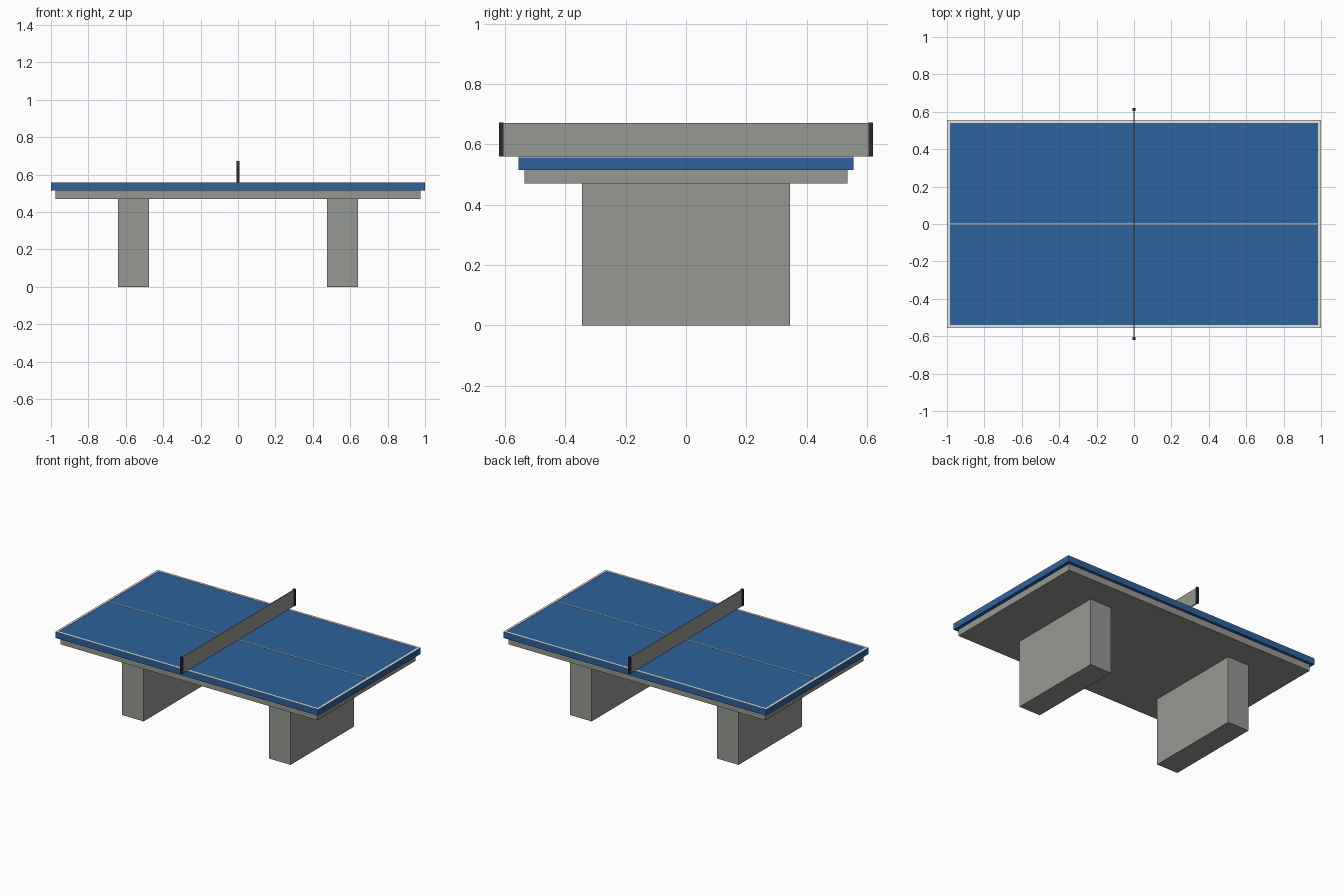
import bpy
import bmesh

if "Cube" in bpy.data.objects:
    bpy.data.objects.remove(bpy.data.objects["Cube"])


def material(name, rgb):
    m = bpy.data.materials.new(name)
    m.diffuse_color = (*rgb, 1.0)
    m.use_nodes = True
    m.node_tree.nodes["Principled BSDF"].inputs["Base Color"].default_value = m.diffuse_color
    return m


concrete = material("concrete_grey", (0.305, 0.314, 0.292))
blue = material("table_blue", (0.026, 0.122, 0.333))
white = material("line_white", (0.80, 0.80, 0.76))
dark = material("post_dark", (0.022, 0.025, 0.029))


def box(name, x, y, z, mat):
    """Box from (min, max) ranges on each axis."""
    bm = bmesh.new()
    bmesh.ops.create_cube(bm, size=1)
    for v in bm.verts:
        v.co = [r[0] if c < 0 else r[1] for c, r in zip(v.co, (x, y, z))]
    mesh = bpy.data.meshes.new(name)
    bm.to_mesh(mesh)
    bm.free()
    mesh.materials.append(mat)
    ob = bpy.data.objects.new(name, mesh)
    bpy.context.collection.objects.link(ob)
    return ob


HX, HY = 1.0, 0.556      # half size of the playing surface
TOP, LINE = 0.557, 0.559  # surface height, painted line height
W = 0.015                # border line width

# Table top and supporting slab
box("table_top", (-HX, HX), (-HY, HY), (0.515, TOP), blue)
box("under_slab", (-0.977, 0.977), (-0.536, 0.536), (0.47, 0.515), concrete)

# Painted lines: border and centre
for side, s in (("left", -1), ("right", 1)):
    box(f"end_line_{side}", sorted((s * HX, s * (HX - W))), (-HY, HY), (TOP, LINE), white)
for side, s in (("front", -1), ("back", 1)):
    box(f"side_line_{side}", (-HX + W, HX - W), sorted((s * HY, s * (HY - W))), (TOP, LINE), white)
box("centre_line", (-HX + W, HX - W), (-0.003, 0.003), (TOP, LINE), white)

# Block legs
for side, s in (("left", -1), ("right", 1)):
    box(f"{side}_leg", sorted((s * 0.477, s * 0.641)), (-0.344, 0.344), (0, 0.47), concrete)

# Net panel and end posts
box("net", (-0.004, 0.004), (-0.606, 0.606), (LINE, 0.67), concrete)
for side, s in (("front", -1), ("back", 1)):
    box(f"net_post_{side}", (-0.008, 0.008), sorted((s * 0.605, s * 0.62)), (LINE, 0.673), dark)
